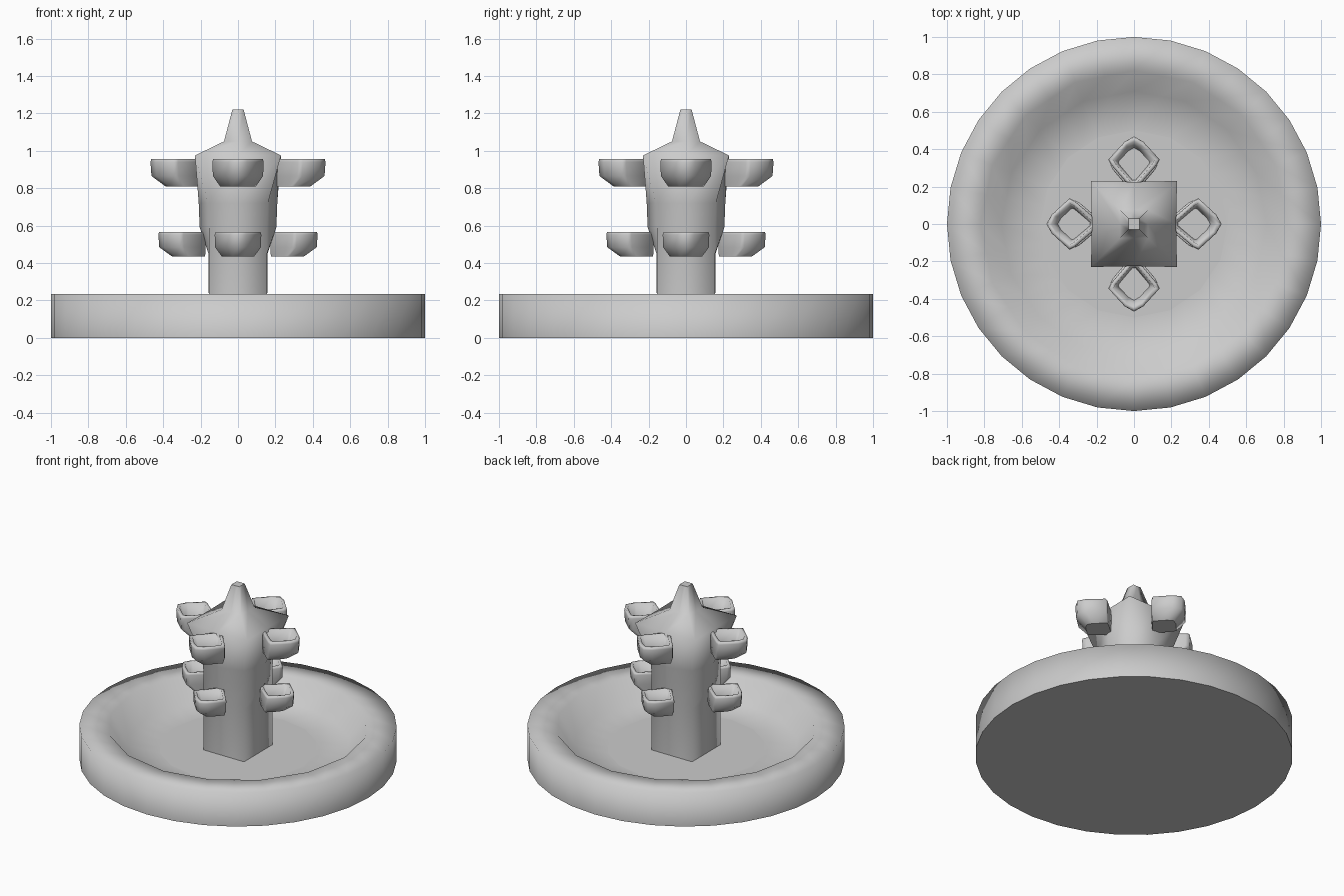
import bpy, bmesh
from math import sin, cos, pi

if "Cube" in bpy.data.objects:
    bpy.data.objects.remove(bpy.data.objects["Cube"])


def loft(name, rings, cap_start=True, cap_end=True):
    """Skin a stack of equal-length point rings into a smooth mesh object."""
    bm = bmesh.new()
    loops = [[bm.verts.new(p) for p in r] for r in rings]
    n = len(rings[0])
    for a, b in zip(loops, loops[1:]):
        for i in range(n):
            j = (i + 1) % n
            bm.faces.new((a[i], a[j], b[j], b[i])).smooth = True
    if cap_start:
        bm.faces.new(loops[0][::-1])
    if cap_end:
        bm.faces.new(loops[-1])
    bmesh.ops.recalc_face_normals(bm, faces=bm.faces)
    me = bpy.data.meshes.new(name)
    bm.to_mesh(me)
    bm.free()
    ob = bpy.data.objects.new(name, me)
    bpy.context.collection.objects.link(ob)
    return ob


def circle(r, z):
    return [(r * cos(2 * pi * i / 32), r * sin(2 * pi * i / 32), z) for i in range(32)]


def coarse(r, z):
    """16-sided ring carrying 32 points so it joins to the finer outside."""
    return [(r * (1 if i % 2 == 0 else cos(pi / 16)) * cos(2 * pi * i / 32),
             r * (1 if i % 2 == 0 else cos(pi / 16)) * sin(2 * pi * i / 32), z)
            for i in range(32)]


# Basin: straight outer wall, flat rim, sloping inner wall and floor
loft("basin", [circle(1, 0), circle(1, 0.235), coarse(0.82, 0.235),
               coarse(0.71, 0.095), coarse(0.5, 0.085)])


# Column: square foot, rounded waist, square flared head, pointed cap
def block(c, m, z):
    """Eight-point ring: corners at c, side middles at m."""
    return [(c, -c, z), (m, 0, z), (c, c, z), (0, m, z),
            (-c, c, z), (-m, 0, z), (-c, -c, z), (0, -m, z)]


profile = [(0.155, 0.155, 0.06), (0.155, 0.158, 0.45), (0.155, 0.205, 0.59),
           (0.16, 0.21, 0.72), (0.23, 0.225, 0.975), (0.075, 0.075, 1.05),
           (0.03, 0.03, 1.22)]
loft("column", [block(*p) for p in profile])

# Cups: hollow kite-shaped bowls, two tiers of four around the column
half = [(0.345, 0.137), (0.32, 0.125), (0.19, 0.015)]
outline = ([(0.468, 0), (0.44, 0.05)] + half
           + [(x, -y) for x, y in half[::-1]] + [(0.44, -0.05)])


def cup(name, scale, z, height, turn):
    def ring(f, anchor, h):
        pts = []
        for x, y in outline:
            x, y = scale * (anchor + f * (x - anchor)), scale * f * y
            pts.append((x * cos(turn) - y * sin(turn),
                        x * sin(turn) + y * cos(turn), z + h * height))
        return pts
    loft(name, [ring(0.7, 0.2, 0), ring(0.98, 0.2, 0.38), ring(1, 0.2, 0.9),
                ring(0.97, 0.33, 1), ring(0.8, 0.335, 1),
                ring(0.62, 0.31, 0.35)])


for k in range(4):
    cup(f"upper_cup_{k + 1}", 1.0, 0.81, 0.145, k * pi / 2)
    cup(f"lower_cup_{k + 1}", 0.91, 0.435, 0.13, k * pi / 2)
